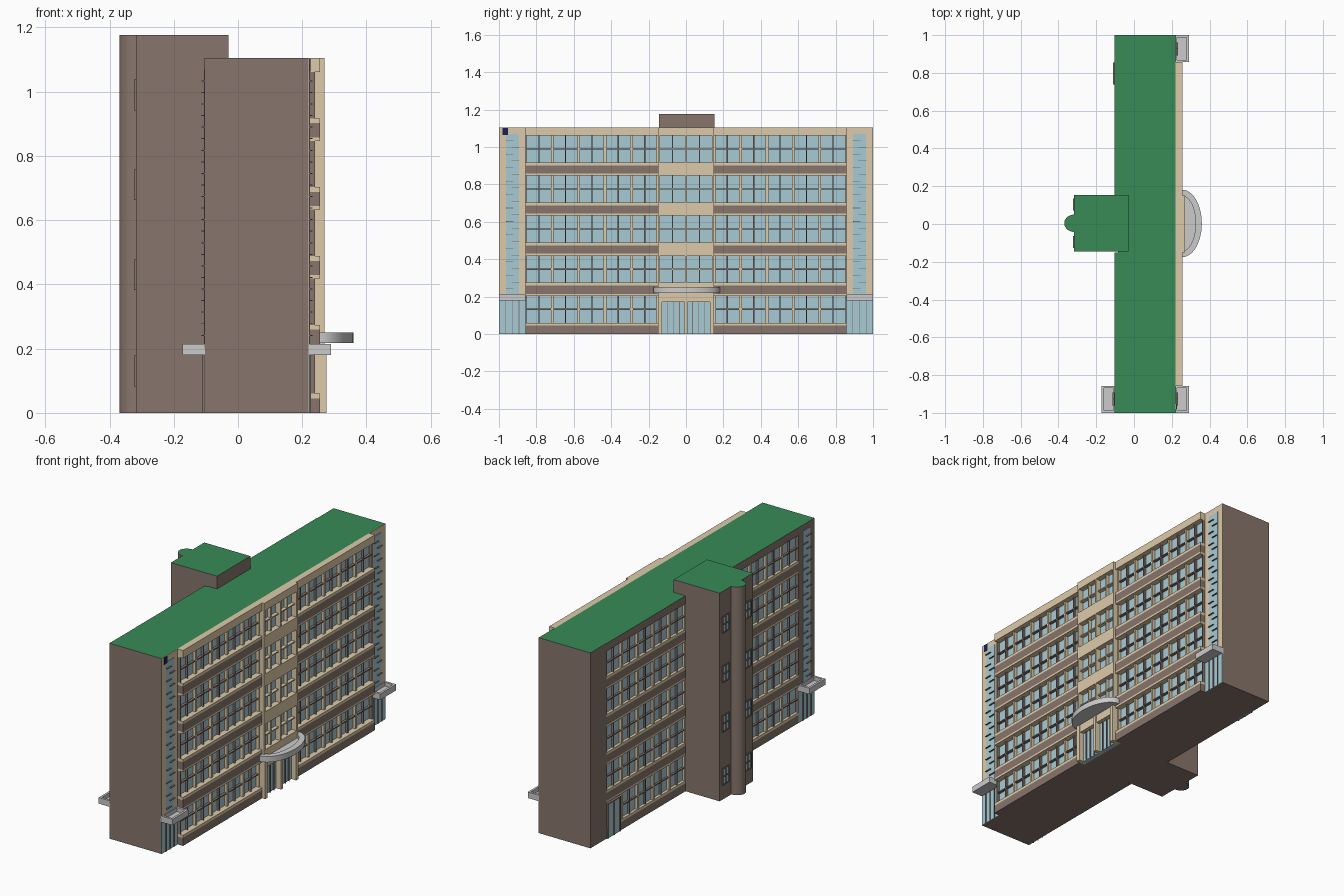
import bpy, bmesh, math

if "Cube" in bpy.data.objects:
    bpy.data.objects.remove(bpy.data.objects["Cube"])


def material(name, rgb):
    m = bpy.data.materials.new(name)
    m.diffuse_color = (*rgb, 1)
    m.use_nodes = True
    m.node_tree.nodes["Principled BSDF"].inputs["Base Color"].default_value = m.diffuse_color
    return m


BROWN = material("brown_wall", (0.245, 0.18, 0.15))
CREAM = material("cream_wall", (0.73, 0.60, 0.40))
GLASS = material("glass", (0.39, 0.59, 0.66))
GREEN = material("roof_green", (0.04, 0.26, 0.095))
NAVY = material("sign_navy", (0.01, 0.015, 0.10))


def finish(name, bm, mat, roof):
    bmesh.ops.recalc_face_normals(bm, faces=bm.faces)
    me = bpy.data.meshes.new(name)
    if mat:
        me.materials.append(mat)
    if roof:
        me.materials.append(GREEN)
        for f in bm.faces:
            f.material_index = 1 if f.normal.z > 0.9 else 0
    bm.to_mesh(me)
    bm.free()
    ob = bpy.data.objects.new(name, me)
    bpy.context.collection.objects.link(ob)
    return ob


def boxes(name, items, mat=None, roof=False):
    """One object out of many (x0, x1, y0, y1, z0, z1) boxes."""
    bm = bmesh.new()
    for b in items:
        lo = [min(b[i], b[i + 1]) for i in (0, 2, 4)]
        hi = [max(b[i], b[i + 1]) for i in (0, 2, 4)]
        for v in bmesh.ops.create_cube(bm, size=1)["verts"]:
            v.co = [hi[i] if v.co[i] > 0 else lo[i] for i in range(3)]
    return finish(name, bm, mat, roof)


def prism(name, pts, z0, z1, mat=None, roof=False):
    bm = bmesh.new()
    f = bm.faces.new([bm.verts.new((x, y, z0)) for x, y in pts])
    top = bmesh.ops.extrude_face_region(bm, geom=[f])["geom"]
    for v in top:
        if isinstance(v, bmesh.types.BMVert):
            v.co.z = z1
    ob = finish(name, bm, mat, roof)
    bpy.context.view_layer.objects.active = ob
    ob.select_set(True)
    bpy.ops.object.shade_smooth_by_angle(angle=math.radians(30))
    ob.select_set(False)
    return ob


def arc(cx, cy, rx, ry, n=24):
    return [(cx + rx * math.sin(math.pi * i / n), cy - ry * math.cos(math.pi * i / n))
            for i in range(n + 1)]


TOP, TOWER_TOP = 1.105, 1.177
ROWS = [(0.06 + 0.2142 * i, 0.204 + 0.2142 * i) for i in range(5)]
Y_IN, Y_OUT = 0.15, 0.857
PITCH = (Y_OUT - Y_IN) / 5


def cross(x, d, y0, y1, z0, z1, t=0.003):
    """Deep window bars: one upright, one crossbar."""
    ym, zm = (y0 + y1) / 2, (z0 + z1) / 2
    return [(x, x + d, ym - t, ym + t, z0, z1), (x, x + d, y0, y1, zm - t, zm + t)]


def wing(name, x, d, s, band, post, trim, top_mat, roof, door):
    """Five rows of five windows; x wall plane, d outward sign, s side in y."""
    brown, cream, glass, bars = [], [], [], []
    ya, yb = s * Y_IN, s * Y_OUT
    lips = [0.0] + [r[1] for r in ROWS]
    for i, (z0, z1) in enumerate(ROWS):
        brown.append((x, x + d * band, ya, yb, lips[i] + (0.011 if i else 0), z0 - 0.015))
        cream.append((x, x + d * band, ya, yb, z0 - 0.015, z0))
        if i < 4:
            cream.append((x, x + d * band, ya, yb, z1, z1 + 0.011))
        glass.append((x, x + d * 0.003, ya, yb, z0, z1))
        for k in range(6):
            y = s * (Y_IN + PITCH * k)
            if k == 5:
                brown.append((x, x + d * post, y - s * 0.004, y, z0, z1))
            else:
                cream.append((x, x + d * post, y - s * (0.007 if k else 0), y + s * 0.007, z0, z1))
                if not (door and i == 0 and k == 4):
                    bars += cross(x, d * post * 0.85, y, y + s * PITCH, z0, z1)
    boxes(name + "_spandrels", brown, BROWN)
    boxes(name + "_window_trim", cream, trim)
    boxes(name + "_glass", glass, GLASS)
    boxes(name + "_window_bars", bars, BROWN)
    boxes(name + "_parapet", [(x, x + d * band, ya, yb, ROWS[4][1], TOP)], top_mat, roof)


def tray(name, x0, x1, y0, y1, z0=0.18, z1=0.214, t=0.012):
    x0, x1 = sorted((x0, x1))
    boxes(name, [(x0, x1, y0, y1, z0, z0 + 0.012),
                 (x0, x0 + t, y0, y1, z0, z1), (x1 - t, x1, y0, y1, z0, z1),
                 (x0 + t, x1 - t, y0, y0 + t, z0, z1), (x0 + t, x1 - t, y1 - t, y1, z0, z1)])


def stair_bay(name, x, d, s, wall):
    """End bay: tall louvred glass strip over a glazed entrance with a tray canopy."""
    a, b = sorted((s * 0.857, s * 1.0))
    m = s * 0.927
    e = lambda k: x + d * k
    boxes(name + "_wall", [(x, e(0.002), a, b, 0.2, TOP)], wall)
    boxes(name + "_glass", [(x, e(0.004), m - 0.035, m + 0.035, 0.2, 1.07),
                            (x, e(0.003), a, b, 0, 0.18)], GLASS)
    fins = [(x, e(0.012), m - 0.035 + 0.03 * (i % 2), m + 0.005 + 0.03 * (i % 2),
             0.24 + 0.036 * i, 0.243 + 0.036 * i) for i in range(23)]
    fins += [(x, e(0.008), a + 0.0357 * i - 0.0015, a + 0.0357 * i + 0.0015, 0, 0.18)
             for i in range(1, 4)]
    boxes(name + "_bars", fins, BROWN)
    tray(name + "_canopy", e(-0.005), e(0.07), a, b)


# Main block
boxes("main_block", [(-0.085, 0.22, -1, 1, 0, TOP)], BROWN, True)
boxes("rear_end_walls", [(-0.102, -0.085, s * Y_OUT, s, 0, TOP) for s in (-1, 1)], BROWN, True)

# Window wings on both long sides
for s, side in ((-1, "south"), (1, "north")):
    wing("front_wing_" + side, 0.22, 1, s, 0.036, 0.02, CREAM, CREAM, False, False)
    wing("rear_wing_" + side, -0.085, -1, s, 0.019, 0.017, CREAM, BROWN, True, s > 0)
    stair_bay("front_stair_bay_" + side, 0.22, 1, s, CREAM)
stair_bay("rear_stair_bay", -0.102, -1, -1, BROWN)

# Rear door
boxes("rear_door_glass", [(-0.085, -0.107, 0.745, 0.848, 0, 0.19)], GLASS)
boxes("rear_door_frame", [(-0.085, -0.11, y - 0.004, y + 0.004, 0, 0.196) for y in (0.743, 0.797, 0.85)]
      + [(-0.085, -0.11, 0.739, 0.854, 0.19, 0.198)], BROWN)

# Projecting centre bay
slabs, panes, bars = [], [], []
for i in range(1, 5):
    low = ROWS[i - 1][1] if i > 1 else 0.172
    slabs.append((0.22, 0.269, -Y_IN, Y_IN, low, ROWS[i][0]))
    panes.append((0.22, 0.238, -Y_IN, Y_IN, *ROWS[i]))
    for s in (-1, 1):
        bars += cross(0.238, 0.02, s * 0.006, s * 0.14, *ROWS[i])
slabs.append((0.22, 0.269, -Y_IN, Y_IN, ROWS[4][1], TOP))
slabs += [(0.22, 0.269, a, b, 0, TOP) for a, b in ((-0.15, -0.14), (-0.005, 0.005), (0.14, 0.15))]
slabs += [(0.22, 0.275, a, b, 0, 0.215) for a, b in ((-0.15, -0.127), (-0.009, 0.009), (0.127, 0.15))]
panes.append((0.22, 0.245, -0.13, 0.13, 0, 0.172))
boxes("centre_bay_wall", slabs, CREAM)
boxes("centre_bay_glass", panes, GLASS)
boxes("centre_bay_window_bars", bars, CREAM)
boxes("entrance_door_bars", [(0.245, 0.252, y - 0.002, y + 0.002, 0, 0.172)
                             for y in (-0.1, -0.068, -0.035, 0.035, 0.068, 0.1)], BROWN)

# Curved entrance canopy with raised rim
outer = arc(0.256, 0.003, 0.103, 0.178)
inner = arc(0.256, 0.003, 0.07, 0.145)
prism("entrance_canopy_slab", outer, 0.218, 0.232)
prism("entrance_canopy_rim", outer + inner[::-1], 0.232, 0.25)

# Rear tower with rounded shaft
boxes("rear_tower", [(-0.318, -0.03, -0.145, 0.153, 0, TOWER_TOP)], BROWN, True)
prism("rear_round_shaft", arc(-0.316, 0.004, -0.053, 0.046), 0, TOWER_TOP, BROWN, True)
glass, frame, bars = [], [], []
for z in (0.13, 0.43, 0.71, 0.99):
    for y in (-0.095, 0.103):
        a, b, c, d = y - 0.028, y + 0.028, z - 0.045, z + 0.045
        glass.append((-0.316, -0.320, a, b, c, d))
        bars += cross(-0.318, -0.006, a, b, c, d)
        frame += [(-0.316, -0.324, p - 0.003, p + 0.003, c, d) for p in (a, b)]
        frame += [(-0.316, -0.324, a, b, q - 0.003, q + 0.003) for q in (c, d)]
boxes("tower_glass", glass, GLASS)
boxes("tower_window_frames", frame, BROWN)
boxes("tower_window_bars", bars, BROWN)

# Blank corner plate
boxes("corner_plate", [(0.218, 0.225, -0.98, -0.953, 1.063, 1.102)], NAVY)
